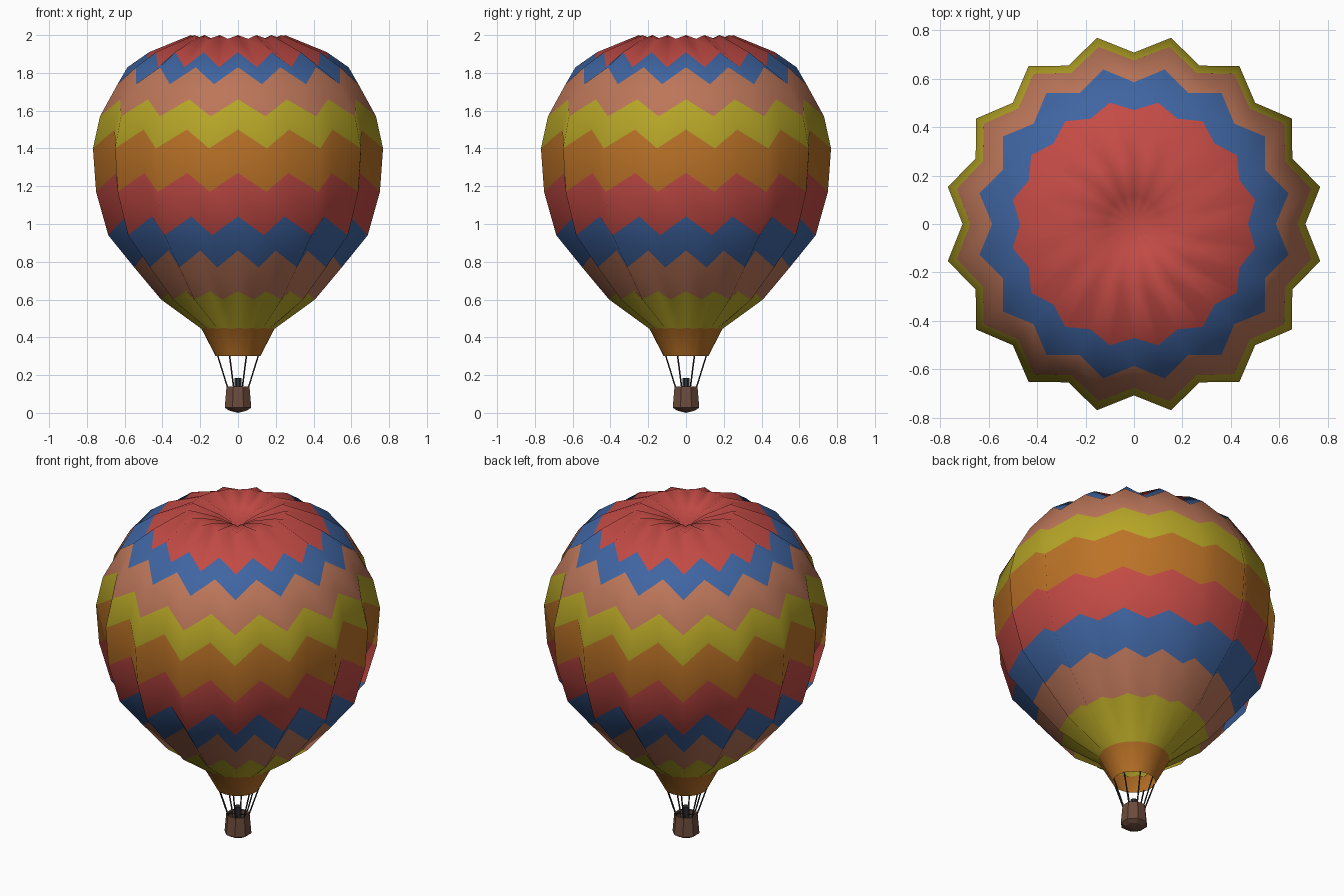
import bpy, bmesh
from math import sin, cos, pi
from mathutils import Vector

if "Cube" in bpy.data.objects:
    bpy.data.objects.remove(bpy.data.objects["Cube"])


def material(name, rgb):
    m = bpy.data.materials.new(name)
    m.diffuse_color = (*rgb, 1)
    m.use_nodes = True
    m.node_tree.nodes["Principled BSDF"].inputs["Base Color"].default_value = m.diffuse_color
    return m


RED = material("red", (0.55, 0.07, 0.06))
BLUE = material("blue", (0.05, 0.13, 0.36))
PEACH = material("peach", (0.50, 0.18, 0.10))
YELLOW = material("yellow", (0.47, 0.38, 0.02))
ORANGE = material("orange", (0.50, 0.17, 0.02))
WICKER = material("wicker", (0.15, 0.07, 0.045))
DARK = material("dark", (0.03, 0.03, 0.035))


def finish(bm, name, mats):
    bmesh.ops.recalc_face_normals(bm, faces=bm.faces[:])
    me = bpy.data.meshes.new(name)
    bm.to_mesh(me)
    bm.free()
    for m in mats:
        me.materials.append(m)
    ob = bpy.data.objects.new(name, me)
    bpy.context.collection.objects.link(ob)
    return ob


# Envelope: each ring is (ridge radius, ridge z, valley radius, valley z, material below it)
MATS = [RED, BLUE, PEACH, YELLOW, ORANGE]
rings = [
    (0.12, 1.94, 0.11, 1.95, 0),
    (0.28, 1.98, 0.25, 2.00, 0),
    (0.51, 1.83, 0.47, 1.91, 1),
    (0.65, 1.74, 0.585, 1.83, 2),
    (0.745, 1.57, 0.675, 1.66, 3),
    (0.783, 1.40, 0.707, 1.50, 4),
    (0.766, 1.17, 0.70, 1.27, 0),
    (0.70, 0.94, 0.645, 1.04, 1),
    (0.56, 0.77, 0.52, 0.86, 2),
    (0.415, 0.60, 0.385, 0.645, 3),
    (0.197, 0.445, 0.19, 0.45, 4),
    (0.118, 0.30, 0.118, 0.30, 4),
]
N = 32
bm = bmesh.new()
top = bm.verts.new((0, 0, 1.89))
grid = []
for rr, rz, vr, vz, _ in rings:
    row = []
    for i in range(N):
        a = 2 * pi * i / N
        r, z = (rr, rz) if i % 2 else (vr, vz)
        row.append(bm.verts.new((r * cos(a), r * sin(a), z)))
    grid.append(row)
for i in range(N):
    j = (i + 1) % N
    bm.faces.new((top, grid[0][i], grid[0][j]))
    for k in range(len(grid) - 1):
        f = bm.faces.new((grid[k][i], grid[k + 1][i], grid[k + 1][j], grid[k][j]))
        f.material_index = rings[k][4]
for f in bm.faces:
    f.smooth = True
env = finish(bm, "envelope", MATS)


# Basket: open tub lathed from a short profile
def lathe(name, profile, sides, mat):
    bm = bmesh.new()
    rows = []
    for r, z in profile:
        if r == 0:
            rows.append([bm.verts.new((0, 0, z))] * sides)
        else:
            rows.append([bm.verts.new((r * cos(2 * pi * (i + .5) / sides),
                                       r * sin(2 * pi * (i + .5) / sides), z)) for i in range(sides)])
    for a, b in zip(rows, rows[1:]):
        for i in range(sides):
            j = (i + 1) % sides
            bm.faces.new(list(dict.fromkeys((a[i], b[i], b[j], a[j]))))
    return finish(bm, name, [mat])


lathe("basket", [(0, 0), (0.05, 0.012), (0.076, 0.028), (0.066, 0.14),
                 (0.054, 0.14), (0.06, 0.035), (0, 0.035)], 8, WICKER)

# Burner
lathe("burner", [(0, 0.12), (0.02, 0.12), (0.02, 0.185), (0, 0.185)], 8, DARK)


# Rods: ropes to the mouth and crossbars holding the burner
def rod(name, p, q, radius):
    p, q = Vector(p), Vector(q)
    bpy.ops.mesh.primitive_cylinder_add(vertices=6, radius=radius, depth=(q - p).length,
                                        location=(p + q) / 2)
    ob = bpy.context.object
    ob.rotation_euler = (q - p).to_track_quat('Z', 'Y').to_euler()
    ob.name = name
    ob.data.materials.append(DARK)


for i in range(8):
    a = 2 * pi * (i + .5) / 8
    c, s = cos(a), sin(a)
    rod("rope", (0.06 * c, 0.06 * s, 0.135), (0.117 * c, 0.117 * s, 0.305), 0.004)
for i in range(2):
    c, s = 0.058 * cos(pi / 8 + i * pi / 2), 0.058 * sin(pi / 8 + i * pi / 2)
    rod("burner_crossbar", (-c, -s, 0.137), (c, s, 0.137), 0.004)
